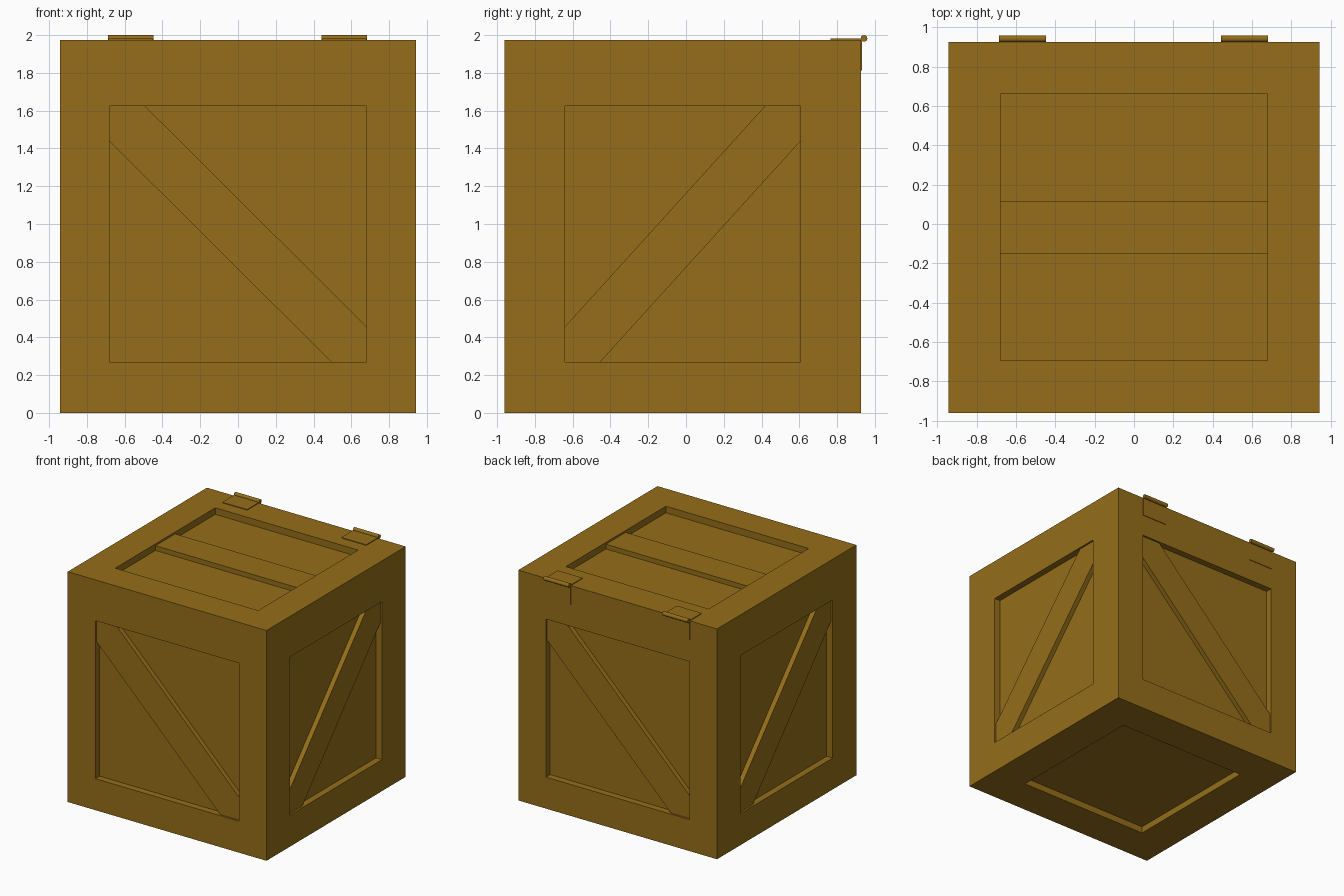
import bpy, bmesh, math
from mathutils import Matrix, Vector

if "Cube" in bpy.data.objects:
    bpy.data.objects.remove(bpy.data.objects["Cube"])

H = 0.943           # half width of the crate
CY = -0.0175        # crate centre in y (hinges stick out at the back)
T, P = 0.057, 0.03  # frame board and panel thickness
WALL, TOP = 1.888, 1.975
BOARD = 0.265       # width of the frame boards

wood = bpy.data.materials.new("wood")
wood.diffuse_color = (0.30, 0.155, 0.01, 1)
wood.use_nodes = True
wood.node_tree.nodes["Principled BSDF"].inputs["Base Color"].default_value = wood.diffuse_color


def finish(name, bm, mat):
    bmesh.ops.recalc_face_normals(bm, faces=bm.faces)
    bm.transform(mat)
    me = bpy.data.meshes.new(name)
    bm.to_mesh(me)
    bm.free()
    me.materials.append(wood)
    ob = bpy.data.objects.new(name, me)
    bpy.context.collection.objects.link(ob)
    return ob


def place(origin, u, v):
    """Local x, y along the face, local z pointing out of the crate."""
    u, v = Vector(u), Vector(v)
    m = Matrix((u, v, u.cross(v))).transposed().to_4x4()
    return Matrix.Translation(origin) @ m


def prism(name, pts, z0, z1, mat):
    bm = bmesh.new()
    lo = [bm.verts.new((x, y, z0)) for x, y in pts]
    hi = [bm.verts.new((x, y, z1)) for x, y in pts]
    bm.faces.new(lo)
    bm.faces.new(hi)
    n = len(pts)
    for i in range(n):
        j = (i + 1) % n
        bm.faces.new((lo[i], lo[j], hi[j], hi[i]))
    return finish(name, bm, mat)


def rect(w, v0, v1):
    return [(-w, v0), (w, v0), (w, v1), (-w, v1)]


def frame(name, outer, inner, z0, z1, mat):
    bm = bmesh.new()
    rings = [[bm.verts.new((x, y, z)) for x, y in pts]
             for pts, z in ((outer, z0), (outer, z1), (inner, z1), (inner, z0))]
    for k in range(4):
        a, b = rings[k], rings[(k + 1) % 4]
        for i in range(4):
            j = (i + 1) % 4
            bm.faces.new((a[i], a[j], b[j], b[i]))
    return finish(name, bm, mat)


# four walls: frame, recessed panel and diagonal brace
walls = [
    ("front", (0, CY - H, 0), (1, 0, 0), H, 1),
    ("back", (0, CY + H, 0), (-1, 0, 0), H, 1),
    ("right", (H, CY, 0), (0, 1, 0), H - T, -1),
    ("left", (-H, CY, 0), (0, -1, 0), H - T, -1),
]
V0, V1, C = 0.27, 1.625, 0.187
for name, origin, u, half, s in walls:
    m = place(origin, u, (0, 0, 1))
    w = half - BOARD + 0.002
    frame(name + "_frame", rect(half, 0, WALL), rect(w, V0, V1), -T, 0, m)
    prism(name + "_panel", rect(H - T, 0.002, WALL - 0.002), -T - P, -T, m)
    brace = [(-w, V1), (-w, V1 - C), (w - C, V0), (w, V0), (w, V0 + C), (C - w, V1)]
    prism(name + "_brace", [(s * x, y) for x, y in brace], -T, -0.016, m)

# floor set between the walls
m = place((0, CY, 0), (1, 0, 0), (0, -1, 0))
a, b = H - T, H - T - BOARD
frame("floor_frame", rect(a, -a, a), rect(b, -b, b), -T, 0, m)
prism("floor_panel", rect(a, -a, a), -T - P, -T, m)

# lid with a cross slat
m = place((0, CY, TOP), (1, 0, 0), (0, 1, 0))
w = H - BOARD
frame("lid_frame", rect(H, -H, H), rect(w, -w, w), -T, 0, m)
prism("lid_panel", rect(H, -H, H), WALL - TOP, -T, m)
prism("lid_slat", rect(w, -0.132, 0.134), -T, -0.016, m)

# hinges: two leaves and a pin
back = CY + H
for side, x in (("left", -0.567), ("right", 0.563)):
    m = Matrix.Translation((x, 0, 0))
    prism(side + "_hinge_top_leaf", rect(0.118, 0.765, back + 0.012), TOP, TOP + 0.006, m)
    m = place((x, back, 0), (-1, 0, 0), (0, 0, 1))
    prism(side + "_hinge_back_leaf", rect(0.118, 1.812, TOP + 0.006), 0, 0.005, m)
    bm = bmesh.new()
    bmesh.ops.create_cone(bm, cap_ends=True, segments=16, radius1=0.0175,
                          radius2=0.0175, depth=0.24)
    m = Matrix.Translation((x, 0.9425, 1.9825)) @ Matrix.Rotation(math.pi / 2, 4, 'Y')
    finish(side + "_hinge_pin", bm, m)
